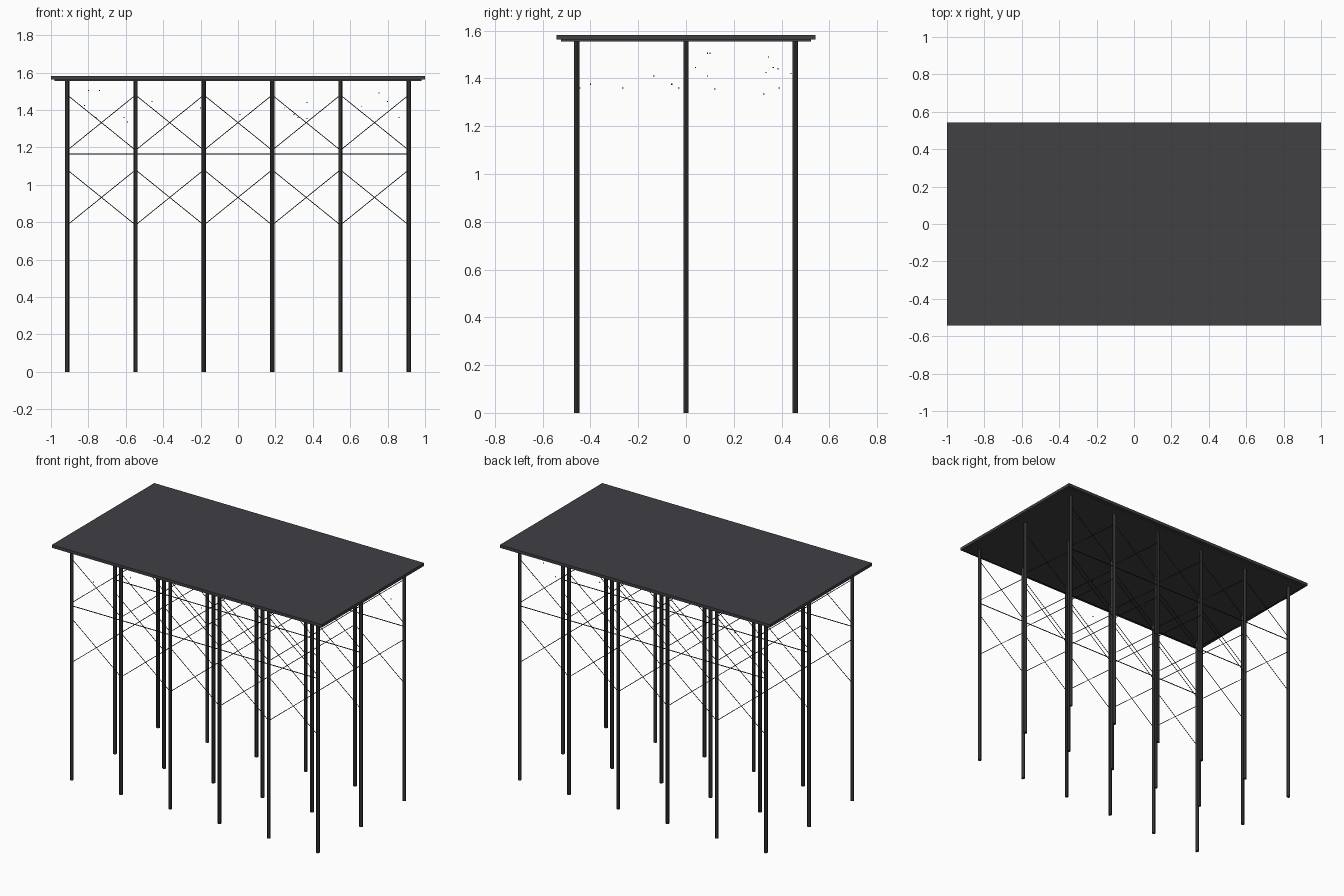
import bpy
import bmesh
from mathutils import Matrix, Vector

if "Cube" in bpy.data.objects:
    bpy.data.objects.remove(bpy.data.objects["Cube"], do_unlink=True)


def make_material(name, rgb):
    mat = bpy.data.materials.new(name)
    mat.use_nodes = True
    colour = (*rgb, 1)
    mat.diffuse_color = colour
    mat.node_tree.nodes["Principled BSDF"].inputs["Base Color"].default_value = colour
    return mat


deck_grey = make_material("deck grey", (0.052, 0.05, 0.057))
post_grey = make_material("post grey", (0.032, 0.032, 0.033))
cable_black = make_material("cable black", (0.015, 0.015, 0.015))


def finish(name, bm, mat, smooth=False):
    mesh = bpy.data.meshes.new(name)
    bm.to_mesh(mesh)
    bm.free()
    mesh.materials.append(mat)
    obj = bpy.data.objects.new(name, mesh)
    bpy.context.collection.objects.link(obj)
    if smooth:
        bpy.ops.object.select_all(action='DESELECT')
        obj.select_set(True)
        bpy.context.view_layer.objects.active = obj
        bpy.ops.object.shade_smooth_by_angle()
    return obj


def add_box(bm, centre, size):
    place = Matrix.Translation(centre) @ Matrix.Diagonal((*size, 1))
    bmesh.ops.create_cube(bm, size=1, matrix=place)


def add_rod(bm, start, end, radius, sides):
    start, end = Vector(start), Vector(end)
    axis = end - start
    turn = axis.to_track_quat('Z', 'Y').to_matrix().to_4x4()
    place = Matrix.Translation((start + end) / 2) @ turn
    bmesh.ops.create_cone(bm, cap_ends=True, segments=sides, radius1=radius,
                          radius2=radius, depth=axis.length, matrix=place)


# Deck slab with a slightly smaller plate beneath it
bm = bmesh.new()
add_box(bm, (0, 0, 1.572), (2, 1.083, 0.02))
finish("deck", bm, deck_grey)
bm = bmesh.new()
add_box(bm, (0, 0, 1.559), (1.96, 1.046, 0.008))
finish("deck_underside", bm, deck_grey)

columns = [0.365 * (i - 2.5) for i in range(6)]
rows = {"front": -0.457, "middle": 0, "back": 0.457}

for row, y in rows.items():
    # Posts
    bm = bmesh.new()
    for x in columns:
        add_rod(bm, (x, y, 0), (x, y, 1.557), 0.0115, 12)
    finish(row + "_posts", bm, post_grey, smooth=True)

    # Horizontal rail
    bm = bmesh.new()
    add_rod(bm, (columns[0], y, 1.165), (columns[-1], y, 1.165), 0.003, 6)
    finish(row + "_rail", bm, cable_black)

    # Two tiers of crossed braces in every bay
    bm = bmesh.new()
    for left, right in zip(columns, columns[1:]):
        for low, high in ((0.785, 1.08), (1.185, 1.48)):
            add_rod(bm, (left, y, low), (right, y, high), 0.002, 6)
            add_rod(bm, (left, y, high), (right, y, low), 0.002, 6)
    finish(row + "_cross_braces", bm, cable_black)

# Tiny specks scattered under the deck
specks = [
    (-0.8, 0.09, 1.505), (-0.74, 0.1, 1.505), (0.755, 0.345, 1.49),
    (-0.46, 0.04, 1.445), (0.8, 0.365, 1.445), (0.37, 0.385, 1.44),
    (-0.82, 0.335, 1.425), (0.66, 0.44, 1.42), (-0.2, -0.135, 1.41),
    (0.25, 0.09, 1.41), (0.01, -0.4, 1.375), (0.3, -0.06, 1.375),
    (-0.76, -0.445, 1.36), (-0.61, -0.265, 1.36), (0.32, -0.03, 1.36),
    (0.37, 0.12, 1.355), (0.86, 0.39, 1.36), (-0.59, 0.325, 1.335),
]
bm = bmesh.new()
for spot in specks:
    add_box(bm, spot, (0.005, 0.005, 0.005))
finish("hanging_specks", bm, cable_black)
